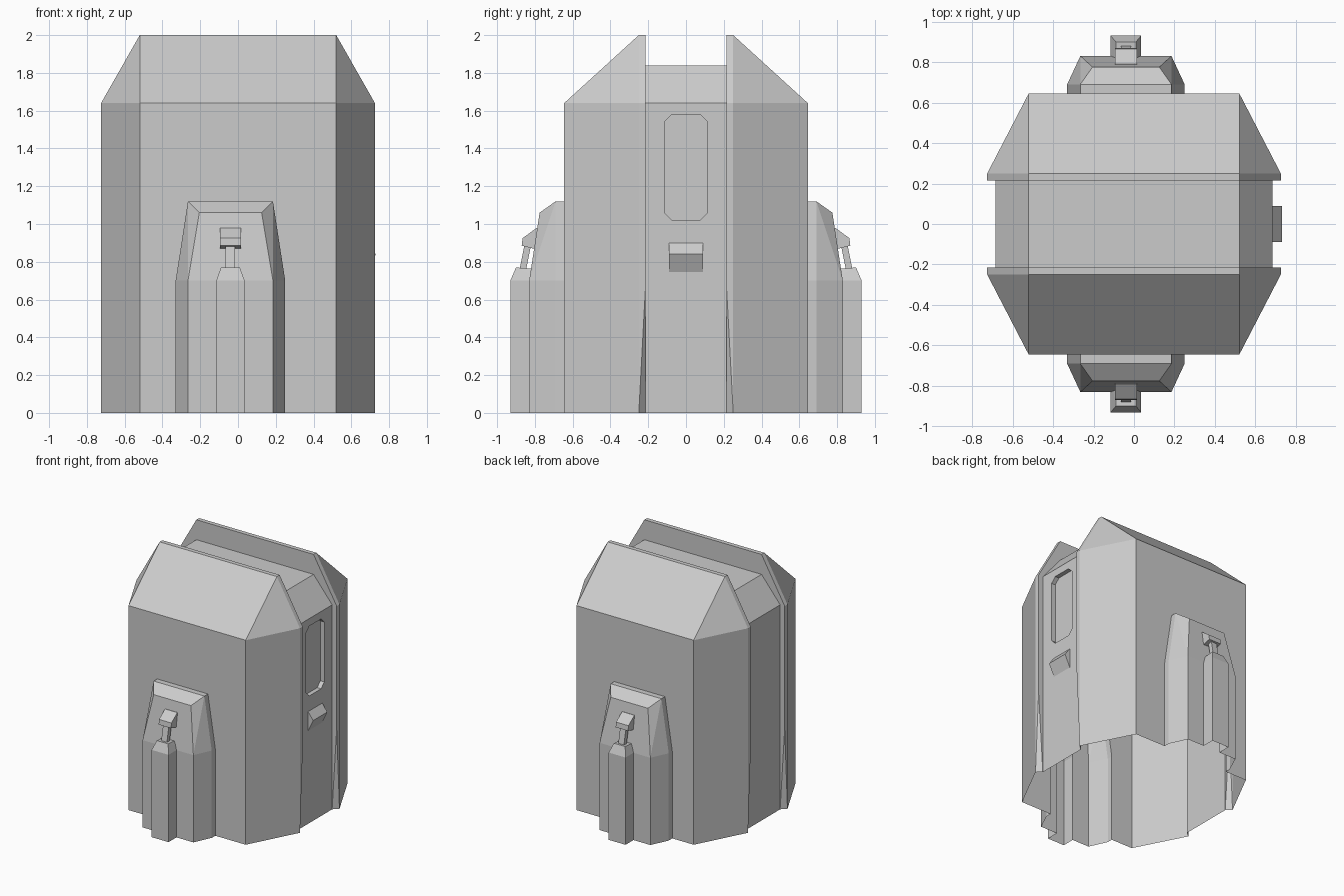
import bpy, bmesh
from mathutils import Vector

if "Cube" in bpy.data.objects:
    bpy.data.objects.remove(bpy.data.objects["Cube"])

grey = bpy.data.materials.new("light_grey")
grey.use_nodes = True
grey.diffuse_color = (0.6, 0.6, 0.6, 1)
grey.node_tree.nodes["Principled BSDF"].inputs["Base Color"].default_value = grey.diffuse_color

CX = -0.04  # centre line of the pump housings


def finish(name, bm):
    bmesh.ops.recalc_face_normals(bm, faces=bm.faces)
    mesh = bpy.data.meshes.new(name)
    bm.to_mesh(mesh)
    bm.free()
    mesh.materials.append(grey)
    obj = bpy.data.objects.new(name, mesh)
    bpy.context.collection.objects.link(obj)
    return obj


def hull(name, half, side=1, cx=0):
    """Convex solid from half points (x, y, z), mirrored in x; side flips y."""
    bm = bmesh.new()
    for x, y, z in half:
        for s in (-1, 1):
            bm.verts.new((cx + s * x, side * y, z))
    res = bmesh.ops.convex_hull(bm, input=bm.verts)
    loose = {e for e in res["geom_interior"] + res["geom_unused"]
             if isinstance(e, bmesh.types.BMVert) and e.is_valid}
    bmesh.ops.delete(bm, geom=list(loose), context="VERTS")
    bmesh.ops.dissolve_limit(bm, angle_limit=0.01, verts=bm.verts, edges=bm.edges)
    return finish(name, bm)


def prism(name, points, offset):
    """Extrude a planar outline by an offset vector."""
    bm = bmesh.new()
    face = bm.faces.new([bm.verts.new(p) for p in points])
    out = bmesh.ops.extrude_face_region(bm, geom=[face], use_keep_orig=True)
    moved = [v for v in out["geom"] if isinstance(v, bmesh.types.BMVert)]
    bmesh.ops.translate(bm, verts=moved, vec=Vector(offset))
    return finish(name, bm)


# Central section with a hipped top
casing = hull("casing", [(x, y, z) for y in (-0.3, 0.3)
                         for x, z in ((0.685, 0), (0.685, 1.64), (0.52, 1.84))])

solids = []
for side, end in ((1, "front"), (-1, "back")):
    # Outer shell with sloped roof
    solids.append(hull(end + "_shell", [
        (0.52, -0.645, 0), (0.52, -0.645, 1.64), (0.725, -0.25, 0), (0.725, -0.25, 1.64),
        (0.725, -0.215, 0.66), (0.725, -0.215, 1.64), (0.685, -0.215, 0),
        (0.52, -0.25, 2), (0.52, -0.215, 2)], side))
    # Tapered pump housing
    solids.append(hull(end + "_housing", [
        (x, y, z) for z in (0, 0.7) for x, y in ((0.29, -0.6), (0.29, -0.69), (0.225, -0.83))
    ] + [(0.225, -0.6, 1.12), (0.225, -0.69, 1.12), (0.165, -0.775, 1.06)], side, CX))
    # Post that holds the nozzle
    solids.append(hull(end + "_post", [
        (0.075, y, z) for z in (0, 0.7) for y in (-0.75, -0.93)
    ] + [(0.05, -0.9, 0.77), (0.05, -0.78, 0.76)], side, CX))

    # Nozzle stem and head
    stem = [(-0.885, 0.74), (-0.855, 0.89), (-0.82, 0.89), (-0.85, 0.74)]
    prism(end + "_nozzle_stem", [(CX - 0.025, side * y, z) for y, z in stem], (0.05, 0, 0))
    head = [(-0.87, 0.885), (-0.865, 0.925), (-0.79, 0.98), (-0.76, 0.98), (-0.76, 0.87), (-0.81, 0.87)]
    prism(end + "_nozzle_head", [(CX - 0.055, side * y, z) for y, z in head], (0.11, 0, 0))

# Door window recess with clipped corners
w, c, low, high = 0.115, 0.04, 1.02, 1.58
outline = [(-w, low + c), (c - w, low), (w - c, low), (w, low + c),
           (w, high - c), (w - c, high), (c - w, high), (-w, high - c)]
recess = prism("window_cutter", [(0.65, y, z) for y, z in outline], (0.1, 0, 0))

# Join the solids into one skin and cut the recess
for part, op in [(s, "UNION") for s in solids] + [(recess, "DIFFERENCE")]:
    mod = casing.modifiers.new(part.name, "BOOLEAN")
    mod.operation, mod.object, mod.solver = op, part, "EXACT"
bpy.context.view_layer.update()
skin = bpy.data.meshes.new_from_object(casing.evaluated_get(bpy.context.evaluated_depsgraph_get()))
casing.modifiers.clear()
casing.data = skin
for part in solids + [recess]:
    bpy.data.objects.remove(part)

# Leave the underside open
bm = bmesh.new()
bm.from_mesh(skin)
base = [f for f in bm.faces if all(v.co.z < 0.001 for v in f.verts)]
bmesh.ops.delete(bm, geom=base, context="FACES")
bm.to_mesh(skin)
bm.free()

# Wedge-shaped door handle
prism("door_handle", [(0.675, -0.09, 0.9), (0.685, -0.09, 0.9), (0.73, -0.09, 0.84),
                      (0.685, -0.09, 0.745), (0.675, -0.09, 0.745)], (0, 0.18, 0))
